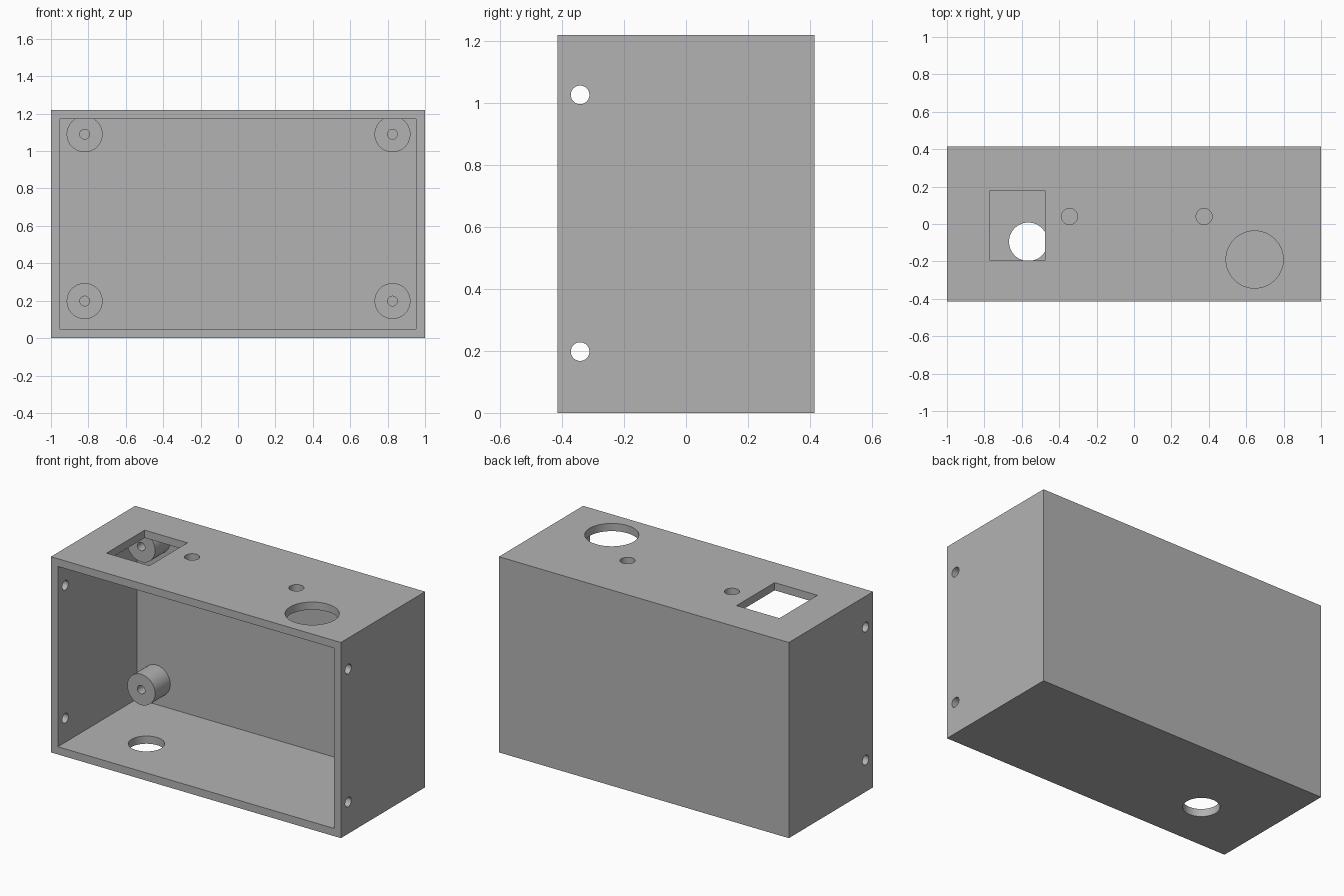
import bpy, math
from mathutils import Vector

if "Cube" in bpy.data.objects:
    bpy.data.objects.remove(bpy.data.objects["Cube"], do_unlink=True)

grey = bpy.data.materials.new("case grey")
grey.use_nodes = True
grey.diffuse_color = (0.45, 0.45, 0.45, 1)
grey.node_tree.nodes["Principled BSDF"].inputs["Base Color"].default_value = grey.diffuse_color

W, D, H, T = 1.0, 0.415, 1.22, 0.048   # half width, half depth, height, wall
BACK = D - T                           # inner face of the back wall


def box(name, lo, hi):
    lo, hi = Vector(lo), Vector(hi)
    bpy.ops.mesh.primitive_cube_add(size=1, location=(lo + hi) / 2)
    ob = bpy.context.object
    ob.name = name
    ob.scale = hi - lo
    bpy.ops.object.transform_apply(location=False, rotation=False, scale=True)
    ob.data.materials.append(grey)
    return ob


def cylinder(name, centre, radius, length, axis):
    rot = {"X": (0, math.pi / 2, 0), "Y": (math.pi / 2, 0, 0), "Z": (0, 0, 0)}[axis]
    bpy.ops.mesh.primitive_cylinder_add(vertices=64, radius=radius, depth=length,
                                        location=centre, rotation=rot)
    ob = bpy.context.object
    ob.name = name
    ob.data.materials.append(grey)
    return ob


def cut(target, cutters):
    bpy.context.view_layer.objects.active = target
    for c in cutters:
        c.hide_render = True
        mod = target.modifiers.new("cut", "BOOLEAN")
        mod.operation = "DIFFERENCE"
        mod.solver = "EXACT"
        mod.object = c
        bpy.ops.object.modifier_apply(modifier=mod.name)
        bpy.data.objects.remove(c, do_unlink=True)
    bpy.ops.object.select_all(action="DESELECT")
    target.select_set(True)
    bpy.ops.object.shade_smooth_by_angle(angle=math.radians(30))


# Case, hollow and open at the front
case = box("case", (-W, -D, 0), (W, D, H))
cutters = [box("cavity", (-W + T, -D - 0.2, T), (W - T, BACK, H - T))]

# Openings in the top: rectangular window, two small holes, one large hole
cutters.append(box("window_cutter", (-0.77, -0.195, H - 0.15), (-0.475, 0.18, H + 0.1)))
for x, y, r in ((-0.345, 0.04, 0.043), (0.375, 0.04, 0.043), (0.645, -0.19, 0.153)):
    cutters.append(cylinder("top_hole_cutter", (x, y, H), r, 0.3, "Z"))

# Cable hole in the floor
cutters.append(cylinder("floor_hole_cutter", (-0.565, -0.095, 0), 0.103, 0.3, "Z"))

# Lid screw holes in both side walls
for side in (-W, W):
    for z in (0.198, 1.027):
        cutters.append(cylinder("side_hole_cutter", (side, -0.342, z), 0.03, 0.3, "X"))
cut(case, cutters)

# Bored mounting posts on the back wall
FRONT, SINK = BACK - 0.15, 0.02
for side, x in (("right", -0.82), ("left", 0.826)):
    for level, z in (("lower", 0.198), ("upper", 1.09)):
        length = BACK + SINK - FRONT
        post = cylinder(f"{level}_{side}_post", (x, FRONT + length / 2, z), 0.096, length, "Y")
        bore = cylinder("bore_cutter", (x, BACK - 0.15, z), 0.026, 0.3, "Y")
        cut(post, [bore])
